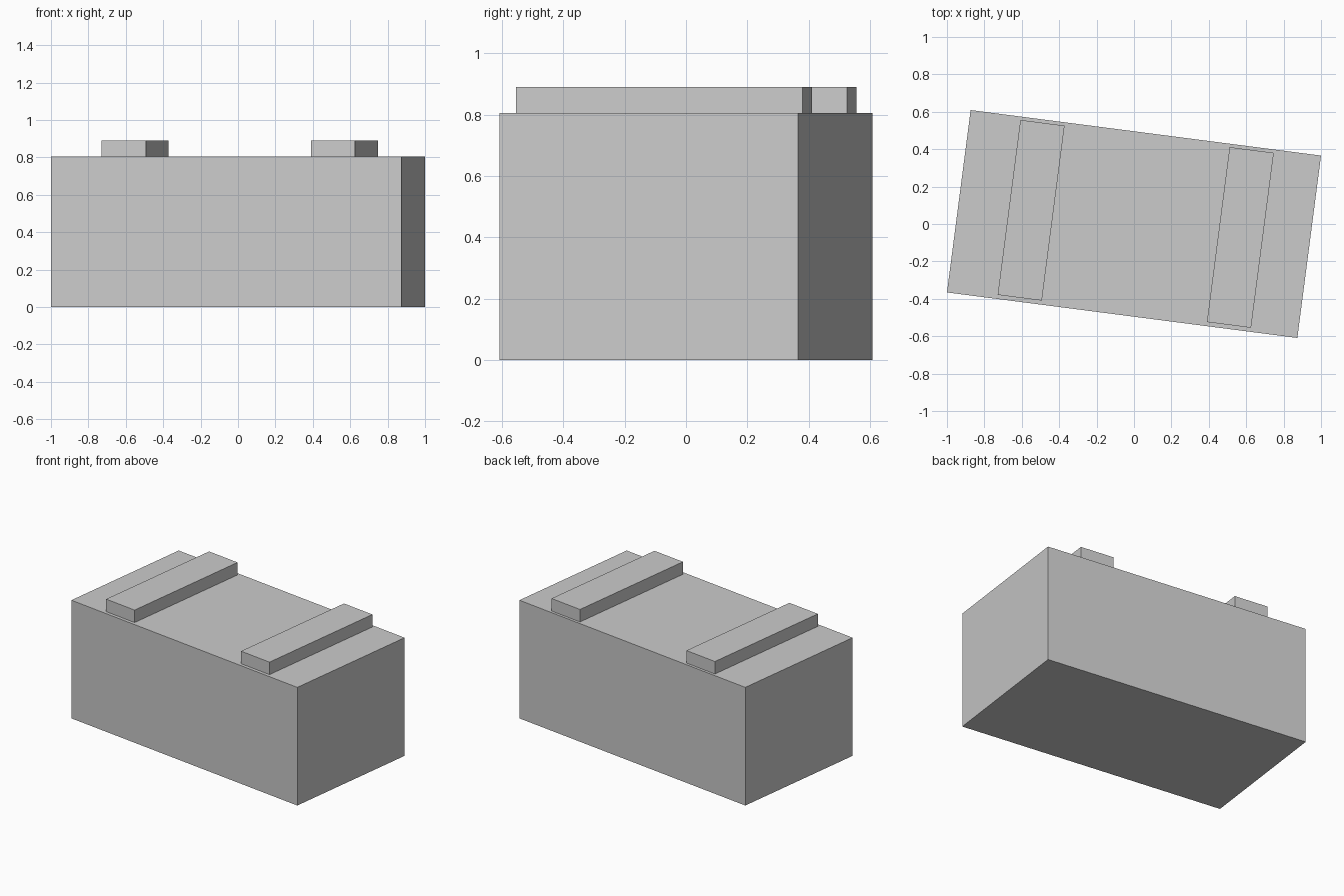
import bpy
from math import radians
from mathutils import Matrix

cube = bpy.data.objects.get("Cube")
if cube:
    bpy.data.objects.remove(cube, do_unlink=True)

# One plain grey for every part
GREY = (0.6, 0.6, 0.6, 1.0)
grey = bpy.data.materials.new("light_grey")
grey.use_nodes = True
grey.diffuse_color = GREY
grey.node_tree.nodes["Principled BSDF"].inputs["Base Color"].default_value = GREY

# The whole model is turned slightly about the vertical axis
TURN = Matrix.Rotation(radians(-7.4), 4, "Z")


def box(name, x, y, bottom, width, depth, height):
    """Box placed by the middle of its base, in the turned frame."""
    bpy.ops.mesh.primitive_cube_add(size=1)
    obj = bpy.context.object
    obj.name = name
    obj.data.transform(Matrix.Diagonal((width, depth, height, 1)))
    obj.matrix_world = TURN @ Matrix.Translation((x, y, bottom + height / 2))
    obj.data.materials.append(grey)
    return obj


# Main block
BODY_HEIGHT = 0.805
box("body", 0, 0, 0, 1.889, 0.983, BODY_HEIGHT)

# Two raised strips across the top
for name, x in (("right_strip", -0.555), ("left_strip", 0.573)):
    box(name, x, 0.002, BODY_HEIGHT, 0.238, 0.943, 0.085)
